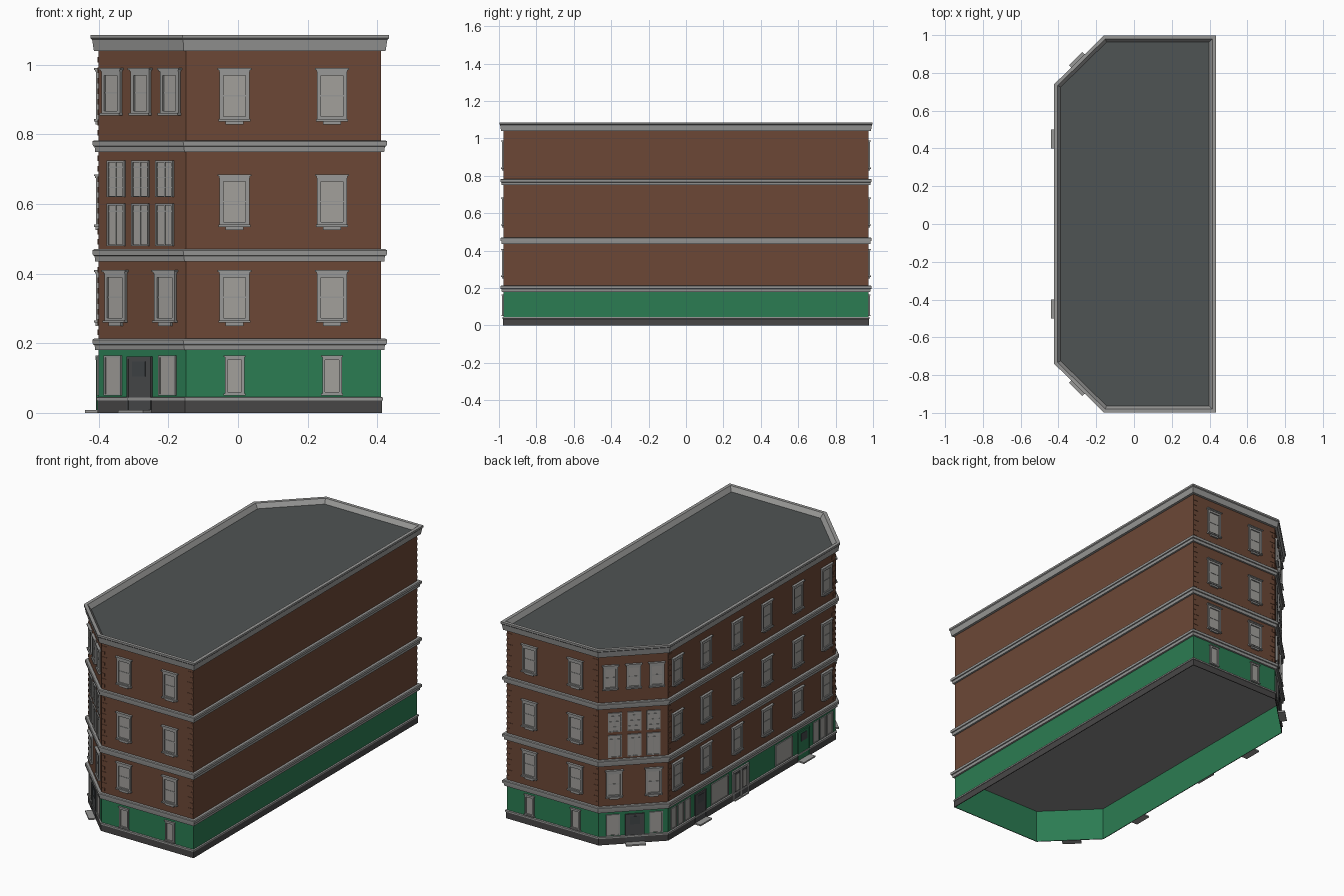
import bpy, bmesh, math
from mathutils import Vector

if "Cube" in bpy.data.objects:
    bpy.data.objects.remove(bpy.data.objects["Cube"])

def mat(name, c):
    m = bpy.data.materials.new(name)
    m.diffuse_color = (*c, 1)
    m.use_nodes = True
    m.node_tree.nodes["Principled BSDF"].inputs["Base Color"].default_value = m.diffuse_color
    return m

BRICK = mat("brick", (0.150, 0.064, 0.037))
GREEN = mat("green_paint", (0.024, 0.200, 0.085))
STONE = mat("grey_stone", (0.315, 0.315, 0.308))
GLASS = mat("window_glass", (0.360, 0.350, 0.330))
ROOF = mat("roof_felt", (0.078, 0.087, 0.088))
DARK = mat("dark_base", (0.064, 0.062, 0.062))
DOOR = mat("door_grey", (0.070, 0.072, 0.076))
PANE = mat("dark_pane", (0.055, 0.063, 0.068))
CEIL = mat("ceiling_grey", (0.250, 0.250, 0.250))

# Footprint with two chamfered corners, counter-clockwise
FOOT = [(0.41, -0.975), (0.41, 0.975), (-0.15, 0.975),
        (-0.40, 0.73), (-0.40, -0.73), (-0.15, -0.975)]

def offset(d):
    pts, n = [], len(FOOT)
    for i in range(n):
        p, a, b = (Vector(FOOT[j % n]) for j in (i, i - 1, i + 1))
        e1, e2 = (p - a).normalized(), (b - p).normalized()
        n1, n2 = Vector((e1.y, -e1.x)), Vector((e2.y, -e2.x))
        pts.append(p + (n1 + n2) * d / (1 + n1.dot(n2)))
    return pts

def finish(bm, name, material):
    me = bpy.data.meshes.new(name)
    bm.to_mesh(me)
    bm.free()
    me.materials.append(material)
    ob = bpy.data.objects.new(name, me)
    bpy.context.collection.objects.link(ob)
    return ob

def loft(name, material, profile):
    """Sweep a (distance out, height) profile round the footprint."""
    bm = bmesh.new()
    rings = [[bm.verts.new((p.x, p.y, z)) for p in offset(d)] for d, z in profile]
    for r, s in zip(rings, rings[1:]):
        for i in range(6):
            j = (i + 1) % 6
            bm.faces.new((r[i], r[j], s[j], s[i]))
    return finish(bm, name, material)

def slab(name, material, d, z, up):
    bm = bmesh.new()
    f = bm.faces.new([bm.verts.new((p.x, p.y, z)) for p in offset(d)])
    if not up:
        f.normal_flip()
    return finish(bm, name, material)

# Walls, floor by floor
loft("base_course", DARK, [(0, 0), (0.004, 0), (0.004, 0.035)])
loft("base_trim", STONE, [(0.004, 0.035), (0.007, 0.036), (0.007, 0.044), (0, 0.046)])
loft("ground_floor_wall", GREEN, [(0, 0), (0, 0.185)])
for i, (a, b) in enumerate([(0.205, 0.44), (0.465, 0.755), (0.78, 1.045)]):
    loft(f"brick_wall_{i + 2}", BRICK, [(0, a), (0, b)])

# Stone bands, cornice, roof and ground-floor ceiling
for i, (a, b) in enumerate([(0.18, 0.213), (0.435, 0.47), (0.75, 0.783)]):
    h = b - a
    loft(f"stone_band_{i + 1}", STONE,
         [(0, a), (0.010, a), (0.012, a + 0.45 * h), (0.017, a + 0.5 * h),
          (0.018, a + 0.9 * h), (0.014, b), (0, b)])
loft("cornice", STONE, [(0, 1.04), (0.014, 1.04), (0.019, 1.072), (0.023, 1.076),
                        (0.023, 1.086), (0.005, 1.086), (-0.012, 1.062)])
slab("roof", ROOF, -0.012, 1.062, True)
slab("ground_floor_ceiling", CEIL, 0, 0.182, False)

# Facade frames: origin and direction running to the right along the wall
def facade(o, u):
    u = Vector((*u, 0)).normalized()
    return Vector((*o, 0)), u, u.cross(Vector((0, 0, 1)))

FRONT = facade((0, -0.975), (1, 0))
CORNER = facade((-0.275, -0.8525), (0.25, -0.245))
LEFT = facade((-0.40, 0), (0, -1))
parts = {}

def box(part, material, frame, u, w, z0, z1, d, d0=0.0):
    """Open-backed block fixed to a wall."""
    bm = parts.setdefault(part, (bmesh.new(), material))[0]
    o, t, n = frame
    vs = [bm.verts.new(o + t * (u + s * w / 2) + n * e + Vector((0, 0, z)))
          for z in (z0, z1) for s, e in ((-1, d0), (-1, d), (1, d), (1, d0))]
    for f in ((0, 3, 2, 1), (4, 5, 6, 7), (0, 1, 5, 4), (1, 2, 6, 5), (2, 3, 7, 6)):
        bm.faces.new([vs[k] for k in f])

def jambs(fr, u, w, z0, z1, t=0.011, d=0.008):
    for s in (-1, 1):
        box("window_frames", STONE, fr, u + s * (w - t) / 2, t, z0, z1, d)
    box("window_frames", STONE, fr, u, w - 2 * t, z1 - t, z1, d)
    box("window_frames", STONE, fr, u, w - 2 * t, z0, z0 + t * 0.6, d)
    box("glass_panes", GLASS, fr, u, w - 2 * t, z0, z1 - t, 0.002)

def sash_window(fr, u, z0, z1, w=0.086, bracket=True):
    jambs(fr, u, w, z0 + 0.016, z1 - 0.01)
    box("window_heads", STONE, fr, u, w + 0.004, z1 - 0.01, z1 - 0.005, 0.011)
    box("window_heads", STONE, fr, u, w + 0.012, z1 - 0.005, z1, 0.014)
    box("window_sills", STONE, fr, u, w + 0.006, z0 + 0.009, z0 + 0.016, 0.014)
    if bracket:
        box("sill_brackets", STONE, fr, u, w * 0.6, z0, z0 + 0.009, 0.009)
    box("sash_rails", STONE, fr, u, w - 0.022, (z0 + z1) / 2, (z0 + z1) / 2 + 0.004, 0.004)

def shop_window(fr, u, w, z0=0.05, z1=0.165):
    jambs(fr, u, w, z0, z1, 0.006, 0.005)

def door(part, material, fr, u, w=0.086):
    box(part, material, fr, u, w, 0.008, 0.155, 0.005)
    for s in (-1, 1):
        box(part, material, fr, u + s * (w / 2 + 0.003), 0.006, 0.004, 0.162, 0.007)
    box(part, material, fr, u, w, 0.155, 0.162, 0.007)
    box("door_panes", PANE, fr, u, w * 0.6, 0.105, 0.148, 0.007, 0.005)
    box("door_steps", STONE, fr, u, 0.1, 0.0, 0.008, 0.04)

# Upper windows on the straight walls
for z0, z1 in ((0.25, 0.41), (0.525, 0.685), (0.828, 0.99)):
    for u in (-0.01, 0.27):
        sash_window(FRONT, u, z0, z1)
    for u in (0.13, 0.40, 0.65):
        sash_window(LEFT, u, z0, z1)
# Ground floor windows and shop front
for u in (-0.01, 0.27):
    jambs(FRONT, u, 0.056, 0.055, 0.16, 0.008)
    box("window_heads", STONE, FRONT, u, 0.064, 0.16, 0.165, 0.011)
    box("window_sills", STONE, FRONT, u, 0.062, 0.05, 0.055, 0.011)
for u in (0.56, 0.62, 0.68):
    shop_window(LEFT, u, 0.05)
shop_window(LEFT, 0.28, 0.15)
# Chamfered corner
for u in (-0.116, 0.103):
    shop_window(CORNER, u, 0.068)
door("corner_doors", DOOR, CORNER, -0.008)
for u in (-0.103, 0.097):
    sash_window(CORNER, u, 0.25, 0.41, 0.082)
for u in (-0.103, -0.005, 0.093):
    for z0, z1, rows in ((0.48, 0.602, 1), (0.62, 0.725, 3)):
        jambs(CORNER, u, 0.07, z0, z1, 0.006, 0.006)
        box("glazing_bars", STONE, CORNER, u, 0.003, z0, z1, 0.004)
        for k in range(rows):
            z = z0 + (z1 - z0) * (0.8 - 0.28 * k)
            box("glazing_bars", STONE, CORNER, u, 0.058, z, z + 0.003, 0.004)
for u in (-0.119, -0.002, 0.116):
    sash_window(CORNER, u, 0.845, 0.99, 0.074, False)

# Brick quoins at the ends of each decorated wall
for a, b in ((0.215, 0.43), (0.475, 0.745), (0.788, 1.035)):
    for k in range(int((b - a) / 0.03)):
        z, w = a + 0.008 + 0.03 * k, 0.02 + 0.014 * (k % 2)
        box("brick_quoins", BRICK, FRONT, 0.41 - w / 2, w, z, z + 0.016, 0.002)
        box("brick_quoins", BRICK, FRONT, -0.15 + w / 2, w, z, z + 0.016, 0.002)
        box("brick_quoins", BRICK, LEFT, 0.73 - w / 2, w, z, z + 0.016, 0.003)

# Everything so far repeats on the back half
for name, (bm, material) in parts.items():
    ob = finish(bm, name, material)
    m = ob.modifiers.new("mirror", 'MIRROR')
    m.use_axis = (False, True, False)
    m.use_mirror_merge = False
parts.clear()

# Long-side doors, which differ front to back
door("shop_door_front", GREEN, LEFT, 0.45)
door("shop_door_back", DOOR, LEFT, -0.45)
for u in (-0.13, -0.07):
    box("double_door", DOOR, LEFT, u, 0.05, 0.008, 0.15, 0.005)
    box("double_door_glass", GLASS, LEFT, u, 0.03, 0.05, 0.14, 0.007, 0.005)
for u in (-0.165, -0.10, -0.035):
    box("double_door_frame", STONE, LEFT, u, 0.012, 0.005, 0.165, 0.008)
box("double_door_frame", STONE, LEFT, -0.10, 0.142, 0.152, 0.165, 0.009)
box("double_door_step", STONE, LEFT, -0.10, 0.12, 0, 0.008, 0.014)
for name, (bm, material) in parts.items():
    finish(bm, name, material)
